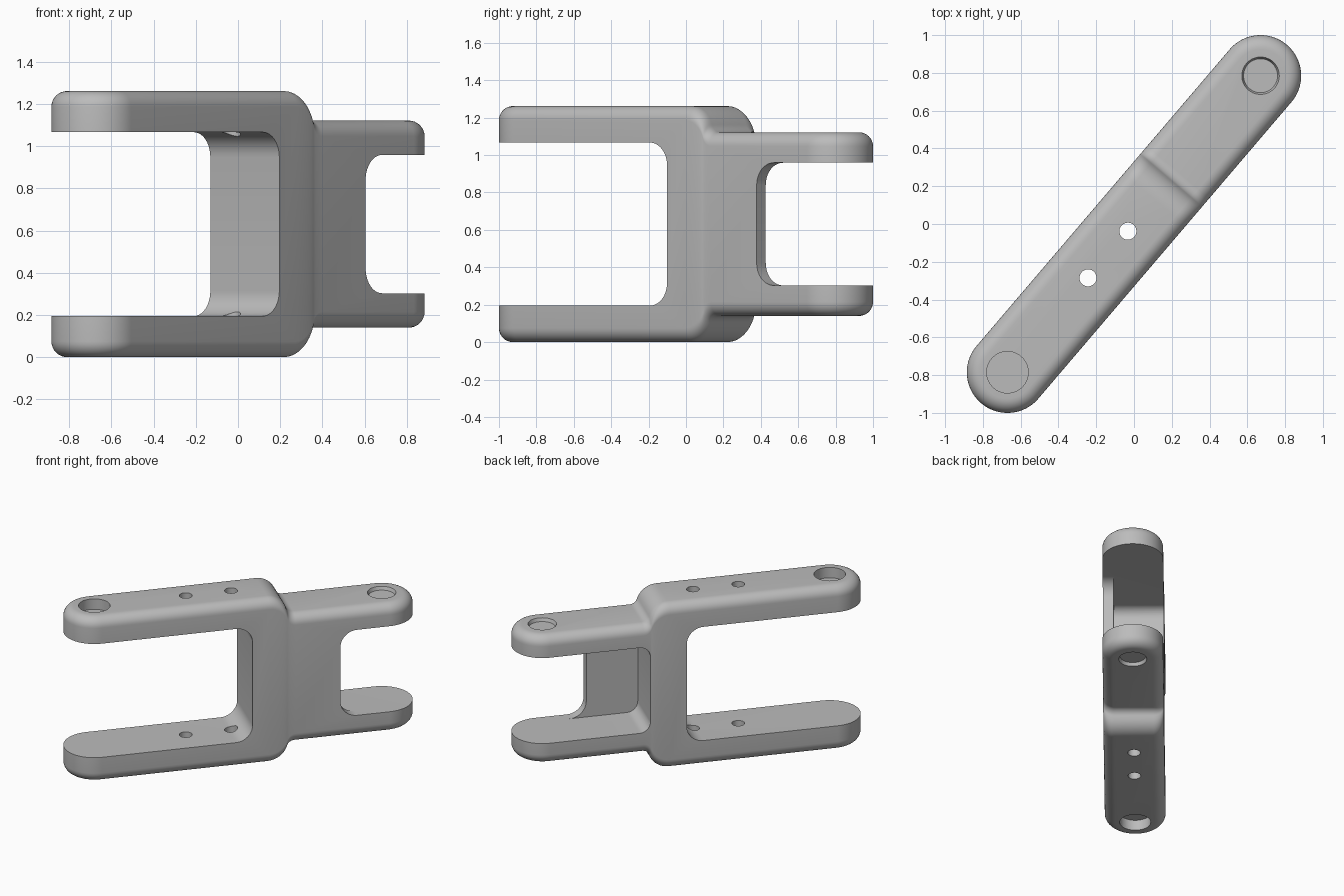
import bpy, bmesh, math
from mathutils import Matrix

cube = bpy.data.objects.get("Cube")
if cube:
    bpy.data.objects.remove(cube, do_unlink=True)

HEIGHT = 1.262
MID = HEIGHT / 2
HALF = 1.032       # distance from centre to each rounded end's centre
RADIUS = 0.215     # half width of the bar
FILLET = 0.075
DROP = 0.14        # step down to the narrower fork
ANGLE = math.atan2(0.785, 0.67)

grey = bpy.data.materials.new("light grey")
grey.use_nodes = True
COLOUR = (0.5, 0.5, 0.5, 1)
grey.diffuse_color = COLOUR
grey.node_tree.nodes["Principled BSDF"].inputs["Base Color"].default_value = COLOUR


def make_object(name, bm):
    bmesh.ops.recalc_face_normals(bm, faces=bm.faces)
    mesh = bpy.data.meshes.new(name)
    bm.to_mesh(mesh)
    bm.free()
    mesh.materials.append(grey)
    ob = bpy.data.objects.new(name, mesh)
    bpy.context.collection.objects.link(ob)
    return ob


def step_profile():
    """Points (u, drop) of the S-shaped step: a wide convex arc, then a tight concave one."""
    start, width = 0.17, 0.19
    theta = 2 * math.atan2(DROP, width)
    total = width / math.sin(theta)
    big, small = total * 0.7, total * 0.3
    arc = [theta * i / 8 for i in range(9)]
    pts = [(start + big * math.sin(a), big * (1 - math.cos(a))) for a in arc]
    pts += [(start + width - small * math.sin(a), DROP - small * (1 - math.cos(a)))
            for a in reversed(arc[:-1])]
    return pts


def body():
    """Stack of capsule outlines, pulled in at the top and bottom to form the fillet."""
    bm = bmesh.new()
    step = step_profile()
    n = 24

    def outline(inset, sign):
        r = RADIUS - inset
        rise = math.sqrt(max(0, FILLET ** 2 - (FILLET - (FILLET - inset)) ** 2))
        below = FILLET - math.sqrt(max(0, FILLET ** 2 - (FILLET - inset) ** 2))
        quarter = [math.pi / 2 * i / n for i in range(n + 1)]
        # one side from the low end to the high end, as (u, v, drop)
        side = [(-HALF - r * math.cos(a), r * math.sin(a), 0) for a in quarter]
        side += [(u, r, d) for u, d in step]
        side += [(HALF + r * math.sin(a), r * math.cos(a), DROP) for a in quarter]
        loop = side + [(u, -v, d) for u, v, d in reversed(side[1:-1])]
        return [bm.verts.new((u, v, MID + sign * (MID - d - below))) for u, v, d in loop]

    insets = [FILLET * (1 - math.cos(math.pi / 2 * i / 8)) for i in range(9)]
    rings = [outline(i, -1) for i in reversed(insets)] + [outline(i, 1) for i in insets]
    count = len(rings[0])
    for a, b in zip(rings, rings[1:]):
        for i in range(count):
            j = (i + 1) % count
            bm.faces.new((a[i], a[j], b[j], b[i]))
    # top and bottom skins join each side to its mirror
    for ring in (rings[0], rings[-1]):
        for i in range(count // 2):
            quad = [ring[i], ring[i + 1], ring[-i - 1], ring[-i]]
            bm.faces.new(list(dict.fromkeys(quad)))
    return make_object("clevis_link", bm)


def slot(name, u0, u1, z0, radius, v0, v1):
    """Slot from u0 (rounded corners) out past the end u1, cut across the bar."""
    z1 = HEIGHT - z0
    s = 1 if u1 > u0 else -1
    arc = [math.pi / 2 * i / 10 for i in range(11)]
    low = [(u0 + s * radius * (1 - math.sin(a)), z0 + radius * (1 - math.cos(a))) for a in arc]
    profile = [(u1, z0)] + low + [(u, HEIGHT - z) for u, z in reversed(low)] + [(u1, z1)]
    bm = bmesh.new()
    face = bm.faces.new([bm.verts.new((u, v0, z)) for u, z in profile])
    new = bmesh.ops.extrude_face_region(bm, geom=[face])["geom"]
    bmesh.ops.translate(bm, vec=(0, v1 - v0, 0),
                        verts=[g for g in new if isinstance(g, bmesh.types.BMVert)])
    return make_object(name, bm)


def hole(name, u, r_low, r_high, z0, z1):
    bm = bmesh.new()
    bmesh.ops.create_cone(bm, cap_ends=True, segments=48, radius1=r_low, radius2=r_high,
                          depth=z1 - z0, matrix=Matrix.Translation((u, 0, (z0 + z1) / 2)))
    return make_object(name, bm)


link = body()
cutters = [
    slot("wide_fork_slot", 0.05, -1.5, 0.195, 0.12, -0.4, 0.4),
    slot("web_recess", 0.31, 1.5, 0.303, 0.08, -0.14, 0.4),
    slot("narrow_fork_slot", 0.68, 1.5, 0.303, 0.12, -0.4, 0.4),
    hole("inner_bolt_hole", -0.05, 0.045, 0.045, -0.2, HEIGHT + 0.2),
    hole("outer_bolt_hole", -0.375, 0.045, 0.045, -0.2, HEIGHT + 0.2),
]
# blind pin seats on the outside of both forks
DEEP, SHALLOW = 0.08, 0.025
top = HEIGHT - DROP
cutters += [
    hole("wide_seat_top", -HALF, 0.11, 0.11, HEIGHT - DEEP, HEIGHT + 0.1),
    hole("wide_seat_bottom", -HALF, 0.11, 0.11, -0.1, DEEP),
    hole("narrow_seat_top", HALF, 0.09, 0.1, top - SHALLOW, top + 0.002),
    hole("narrow_seat_bottom", HALF, 0.1, 0.09, DROP - 0.002, DROP + SHALLOW),
]

for cutter in cutters:
    cutter.hide_render = True
    mod = link.modifiers.new(cutter.name, "BOOLEAN")
    mod.operation = "DIFFERENCE"
    mod.solver = "EXACT"
    mod.object = cutter

# bake the cuts and drop the cutters
bpy.context.view_layer.update()
graph = bpy.context.evaluated_depsgraph_get()
mesh = bpy.data.meshes.new_from_object(link.evaluated_get(graph))
link.modifiers.clear()
link.data = mesh
for cutter in cutters:
    bpy.data.objects.remove(cutter, do_unlink=True)

# turn the bar to its diagonal and smooth the fillets
mesh.transform(Matrix.Rotation(ANGLE, 4, "Z"))
mesh.materials.clear()
mesh.materials.append(grey)
for poly in mesh.polygons:
    poly.material_index = 0
bpy.ops.object.select_all(action="DESELECT")
link.select_set(True)
bpy.context.view_layer.objects.active = link
bpy.ops.object.shade_smooth_by_angle(angle=math.radians(30))
